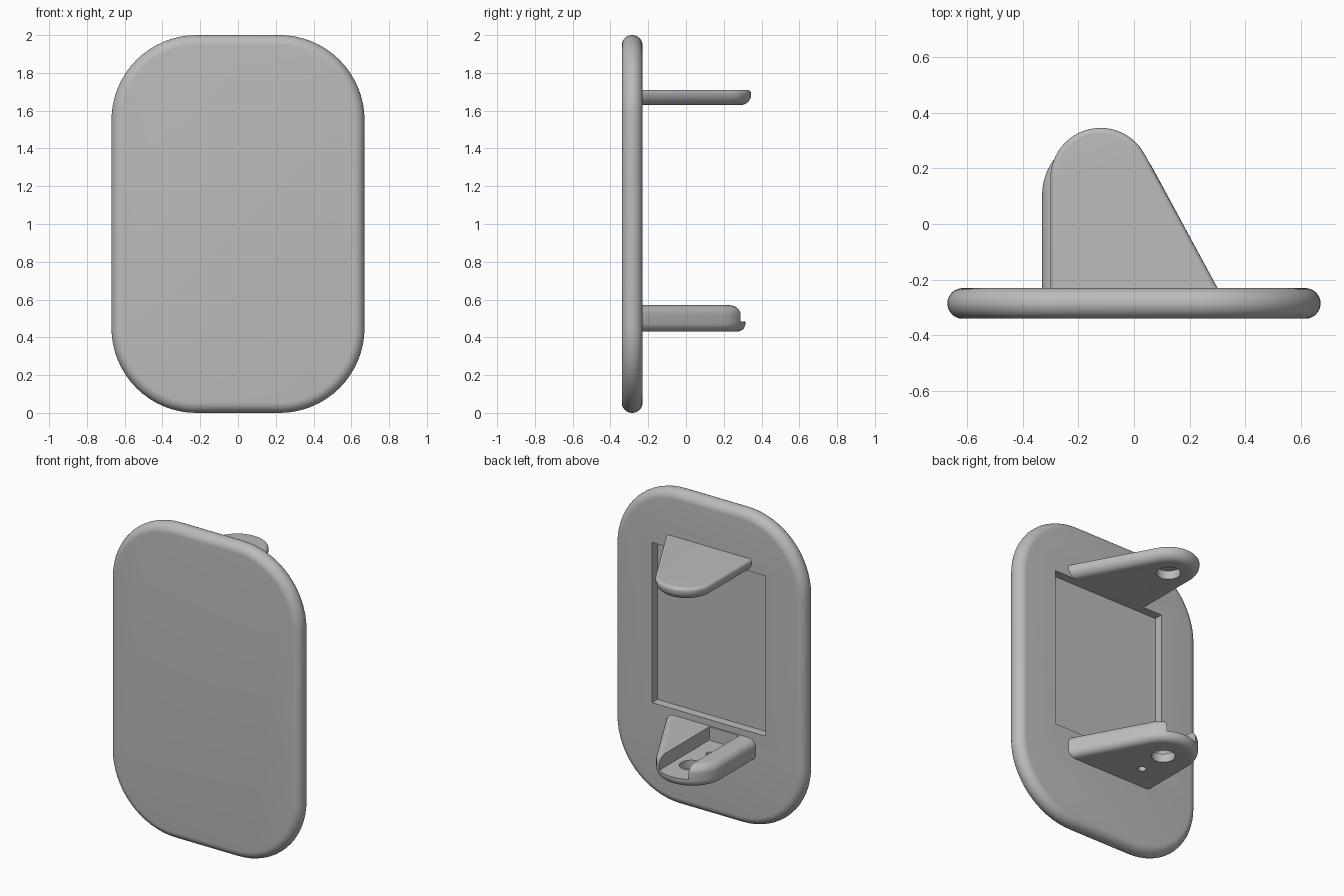
import bpy, bmesh, math
from math import sin, cos, pi

if "Cube" in bpy.data.objects:
    bpy.data.objects.remove(bpy.data.objects["Cube"], do_unlink=True)

grey = bpy.data.materials.new("plain grey")
grey.use_nodes = True
grey.diffuse_color = (0.5, 0.5, 0.5, 1)
grey.node_tree.nodes["Principled BSDF"].inputs["Base Color"].default_value = (0.5, 0.5, 0.5, 1)


def loft(name, rings):
    """Skin a stack of equal-length rings and cap both ends."""
    bm = bmesh.new()
    loops = [[bm.verts.new(p) for p in ring] for ring in rings]
    for a, b in zip(loops, loops[1:]):
        for i in range(len(a)):
            j = (i + 1) % len(a)
            bm.faces.new((a[i], a[j], b[j], b[i]))
    bm.faces.new(loops[0])
    bm.faces.new(loops[-1])
    bmesh.ops.recalc_face_normals(bm, faces=bm.faces)
    mesh = bpy.data.meshes.new(name)
    bm.to_mesh(mesh)
    bm.free()
    mesh.materials.append(grey)
    obj = bpy.data.objects.new(name, mesh)
    bpy.context.collection.objects.link(obj)
    return obj


def rounded_levels(low, high, r_low, r_high, steps=8):
    """(height, inset) pairs across a thickness with both edges rounded."""
    turn = [k / steps * pi / 2 for k in range(steps + 1)]
    start = [(low + r_low * (1 - cos(t)), r_low * (1 - sin(t))) for t in turn]
    end = [(high - r_high * (1 - sin(t)), r_high * (1 - cos(t))) for t in turn]
    if abs(start[-1][0] - end[0][0]) < 1e-4:
        end = end[1:]
    return start + end


def box(name, x, y, z):
    corners = [(x[0], y[0]), (x[1], y[0]), (x[1], y[1]), (x[0], y[1])]
    return loft(name, [[(a, b, h) for a, b in corners] for h in z])


def cylinder(name, x, y, r, z, n=40):
    circle = [(x + r * cos(2 * pi * k / n), y + r * sin(2 * pi * k / n)) for k in range(n)]
    return loft(name, [[(a, b, h) for a, b in circle] for h in z])


def cut(obj, cutter):
    cutter.hide_render = True
    mod = obj.modifiers.new("cut", "BOOLEAN")
    mod.operation = "DIFFERENCE"
    mod.solver = "EXACT"
    mod.object = cutter
    bpy.ops.object.select_all(action="DESELECT")
    bpy.context.view_layer.objects.active = obj
    obj.select_set(True)
    bpy.ops.object.modifier_apply(modifier=mod.name)
    bpy.data.objects.remove(cutter, do_unlink=True)


def plate_ring(y, inset, half_w=0.67, half_h=1.0, radius=0.45, n=16):
    ring = []
    for q, (sx, sz) in enumerate([(1, 1), (-1, 1), (-1, -1), (1, -1)]):
        for k in range(n + 1):
            t = (q + k / n) * pi / 2
            ring.append((sx * (half_w - radius) + (radius - inset) * cos(t), y,
                         1 + sz * (half_h - radius) + (radius - inset) * sin(t)))
    return ring


def arm_ring(z, inset, cy, radius, cx=-0.12, foot=0.30, face=-0.23, root=-0.25, n=24):
    """Straight side, round tip and a slanted side tangent to the tip."""
    dx, dy = foot - cx, face - cy
    t = math.atan2(dy, dx) + math.acos(radius / math.hypot(dx, dy))
    r = radius - inset
    ring = [(cx - r, root, z)]
    for k in range(n + 1):
        a = pi + (t - pi) * k / n
        ring.append((cx + r * cos(a), cy + r * sin(a), z))
    ring.append((cx + (r - (root - cy) * sin(t)) / cos(t), root, z))
    return ring


# Front plate with a shallow rectangular recess in its back
plate = loft("plate", [plate_ring(y, d) for y, d in rounded_levels(-0.34, -0.23, 0.055, 0.055)])
cut(plate, box("recess_cutter", (-0.40, 0.40), (-0.285, 0), (0.61, 1.63)))

# Upper arm with a blind pivot hole underneath
upper_arm = loft("upper_arm", [arm_ring(z, d, 0.165, 0.18)
                               for z, d in rounded_levels(1.63, 1.71, 0.055, 0.02)])
cut(upper_arm, cylinder("upper_hole_cutter", -0.12, 0.165, 0.07, (1.5, 1.685)))

# Lower arm with an open slot, a pivot hole and a small screw hole
lower_arm = loft("lower_arm", [arm_ring(z, d, 0.105, 0.21)
                               for z, d in rounded_levels(0.43, 0.57, 0.045, 0.05)])
cut(lower_arm, box("slot_cutter", (-0.22, -0.01), (-0.22, 0.6), (0.485, 0.8)))
cut(lower_arm, cylinder("pivot_hole_cutter", -0.12, 0.12, 0.068, (0.3, 0.7)))
cut(lower_arm, cylinder("screw_hole_cutter", -0.12, -0.07, 0.024, (0.3, 0.7)))

# Smooth shading with sharp edges kept
bpy.ops.object.select_all(action="DESELECT")
for part in (plate, upper_arm, lower_arm):
    part.select_set(True)
bpy.context.view_layer.objects.active = plate
bpy.ops.object.shade_smooth_by_angle(angle=math.radians(35))
